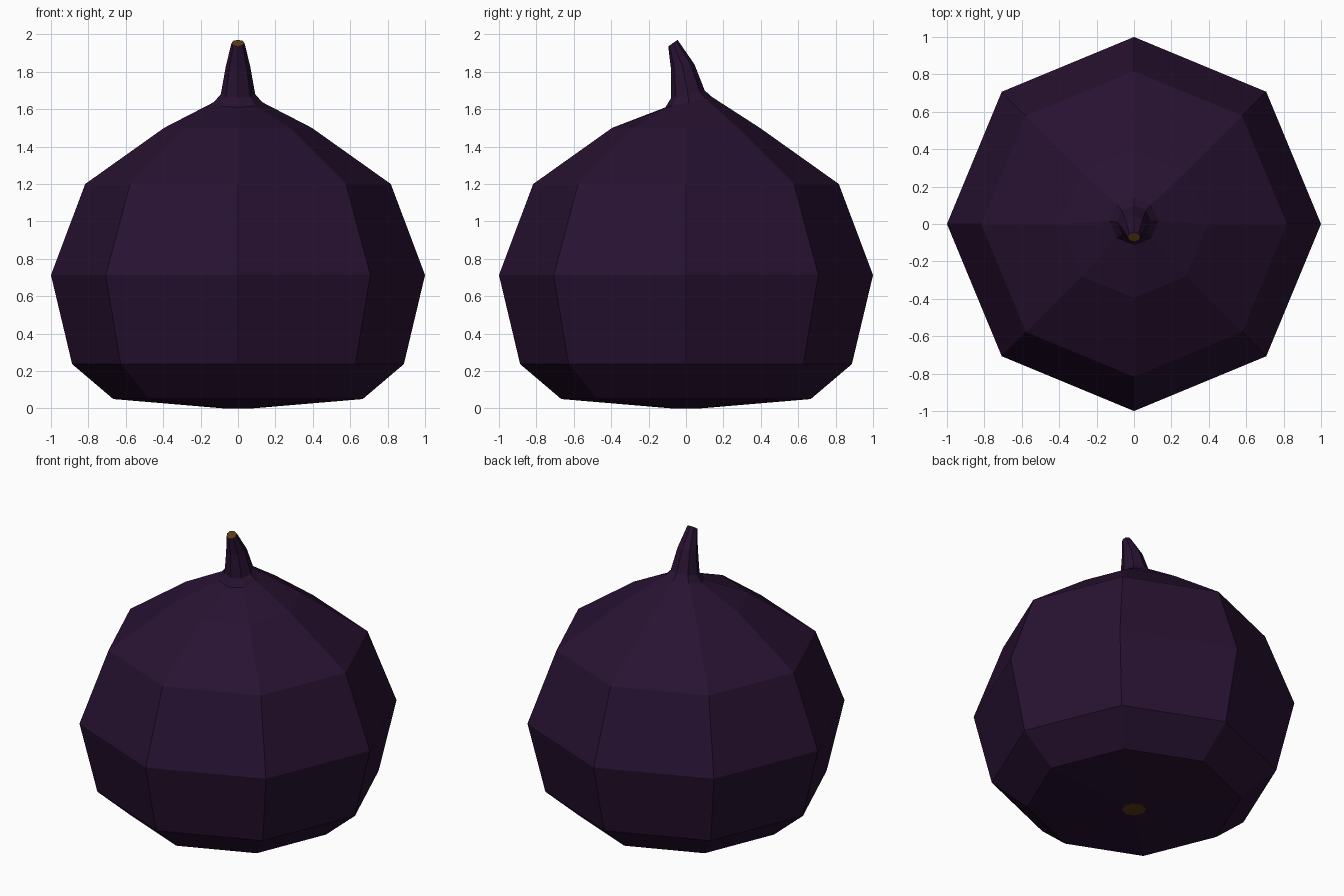
import bpy, bmesh, math

if "Cube" in bpy.data.objects:
    bpy.data.objects.remove(bpy.data.objects["Cube"])

def material(name, rgb):
    m = bpy.data.materials.new(name)
    m.diffuse_color = (*rgb, 1)
    m.use_nodes = True
    m.node_tree.nodes["Principled BSDF"].inputs["Base Color"].default_value = m.diffuse_color
    return m

skin = material("dark_purple_skin", (0.021, 0.006, 0.031))
brown = material("brown_ends", (0.105, 0.042, 0.007))

SIDES = 8
# rings: centre y, centre z, x radius, y radius, rise from front to back
RINGS = [
    (0, 0.0, 0.075, 0.075, 0),
    (0, 0.05, 0.667, 0.667, 0),
    (0, 0.237, 0.887, 0.887, 0),
    (0, 0.713, 1.0, 1.0, 0),
    (0, 1.2, 0.817, 0.817, 0),
    (0, 1.5, 0.395, 0.395, 0),
    # bent, tilted stem
    (0.015, 1.637, 0.13, 0.125, 0.055),
    (0.01, 1.68, 0.092, 0.09, 0.04),
    (-0.018, 1.83, 0.065, 0.063, 0.02),
    (-0.07, 1.953, 0.035, 0.025, 0.035),
]

bm = bmesh.new()
loops = []
for cy, cz, rx, ry, rise in RINGS:
    ring = []
    for i in range(SIDES):
        a = math.tau * i / SIDES
        ring.append(bm.verts.new((rx * math.cos(a), cy + ry * math.sin(a),
                                  cz + rise / 2 * math.sin(a))))
    loops.append(ring)

# skin bands
for lo, hi in zip(loops, loops[1:]):
    for i in range(SIDES):
        j = (i + 1) % SIDES
        bm.faces.new((lo[i], lo[j], hi[j], hi[i]))

# brown base spot and cut stem end
for cap in (loops[0][::-1], loops[-1]):
    bm.faces.new(cap).material_index = 1

me = bpy.data.meshes.new("fig_fruit")
bm.to_mesh(me)
bm.free()
me.materials.append(skin)
me.materials.append(brown)
bpy.context.collection.objects.link(bpy.data.objects.new("fig_fruit", me))
